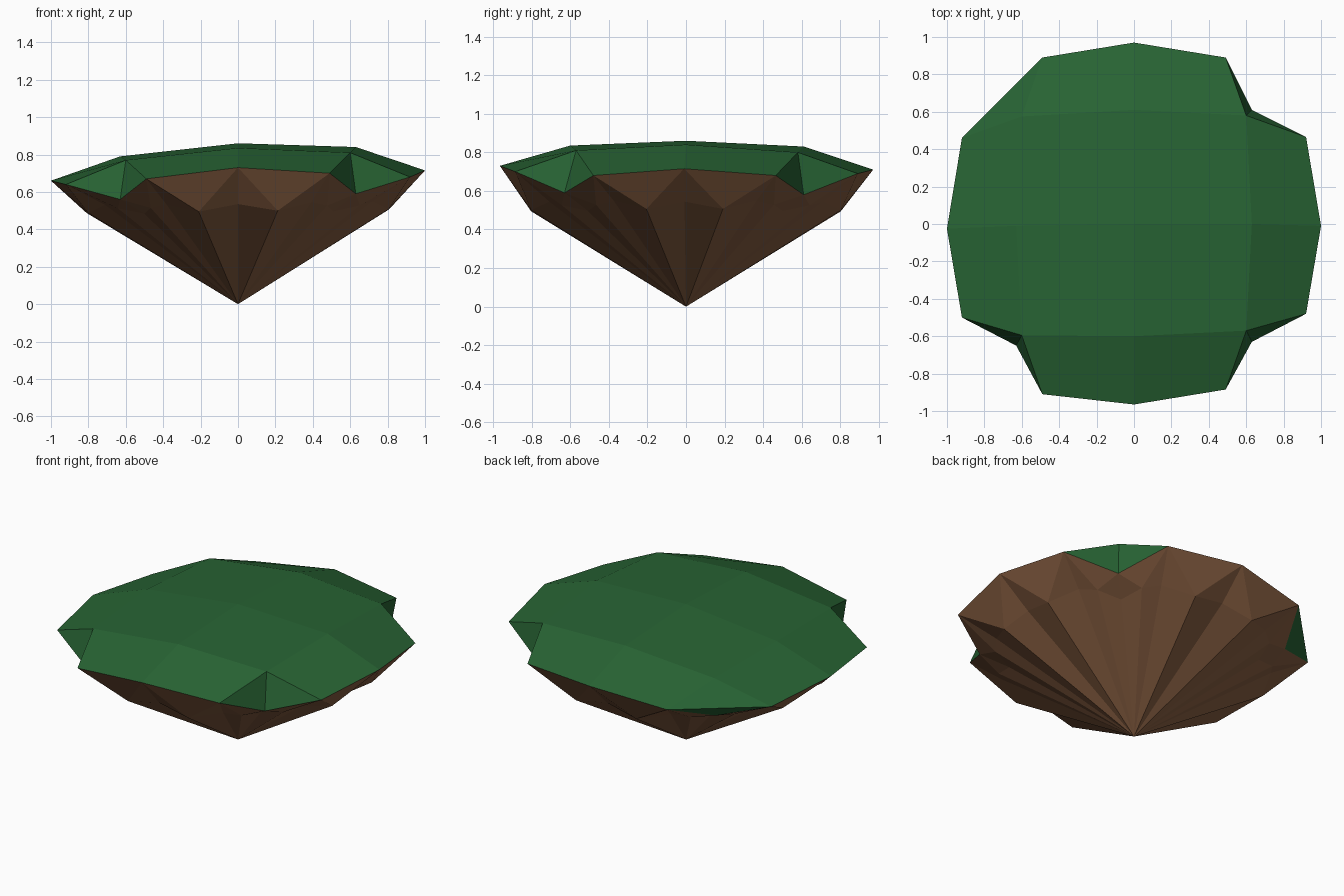
import bpy
from mathutils import Vector

if "Cube" in bpy.data.objects:
    bpy.data.objects.remove(bpy.data.objects["Cube"])


def material(name, color):
    m = bpy.data.materials.new(name)
    m.diffuse_color = (*color, 1)
    m.use_nodes = True
    m.node_tree.nodes["Principled BSDF"].inputs["Base Color"].default_value = m.diffuse_color
    return m


def build(name, verts, faces, mat):
    me = bpy.data.meshes.new(name)
    me.from_pydata([tuple(v) for v in verts], [], faces)
    me.materials.append(mat)
    me.update()
    ob = bpy.data.objects.new(name, me)
    bpy.context.collection.objects.link(ob)
    return ob


green = material("leaf green", (0.021, 0.127, 0.034))
brown = material("earth brown", (0.242, 0.112, 0.053))

# Shared rim, counter-clockwise from the front middle: middle, tip, notch, tip ...
rim = [Vector(p) for p in (
    (0, -.965, .73), (.49, -.885, .70), (.63, -.63, .59), (.92, -.48, .68),
    (1, -.01, .715), (.92, .465, .68), (.63, .61, .58), (.49, .89, .69),
    (0, .97, .71), (-.49, .89, .66), (-.63, .60, .55), (-.92, .46, .63),
    (-1, -.025, .66), (-.92, -.50, .64), (-.63, -.65, .56), (-.49, -.91, .67))]

# Inner ring of the grassy top, and its centre
inner = [Vector(p) for p in (
    (0, -.60, .835), (.60, -.57, .81), (.63, 0, .84), (.60, .58, .80),
    (0, .61, .83), (-.60, .575, .77), (-.63, -.01, .79), (-.60, -.595, .77))]

# Grassy top: per quarter one centre quad, two flap halves and a corner notch
faces = []
for q in range(4):
    r = [(4 * q + k) % 16 for k in range(5)]
    n = [16 + (2 * q + k) % 8 for k in range(3)]
    faces += [(24, n[0], n[1], n[2]),
              (r[0], r[1], n[1], n[0]),
              (r[3], r[4], n[2], n[1])]
    if q == 2:  # the back left notch is folded the other way
        faces += [(n[1], r[1], r[3]), (r[1], r[2], r[3])]
    else:
        faces += [(n[1], r[1], r[2]), (n[1], r[2], r[3])]
build("grass_top", rim + inner + [Vector((0, 0, .86))], faces, green)

# Pleated earth cone: rim, zigzag middle ring with 32 points, bottom tip
radius = (.79, .83, .81, .80, .72, .80, .81, .83)
height = (.535, .497, .54, .52, .49, .52, .54, .497)
ring = []
for i in range(32):
    a, b = rim[i // 2], rim[(i + 1) // 2 % 16]
    d = Vector((a.x + b.x, a.y + b.y, 0)).normalized() * radius[i % 8]
    d.z = height[i % 8] + .012 * d.x
    ring.append(d)
faces = []
for i in range(16):
    j = (i + 1) % 16
    a, m, b = 16 + 2 * i, 17 + 2 * i, 16 + (2 * i + 2) % 32
    faces += [(i, a, m), (i, m, j), (j, m, b), (a, 48, m), (m, 48, b)]
build("earth_cone", rim + ring + [Vector((0, 0, 0))], faces, brown)
